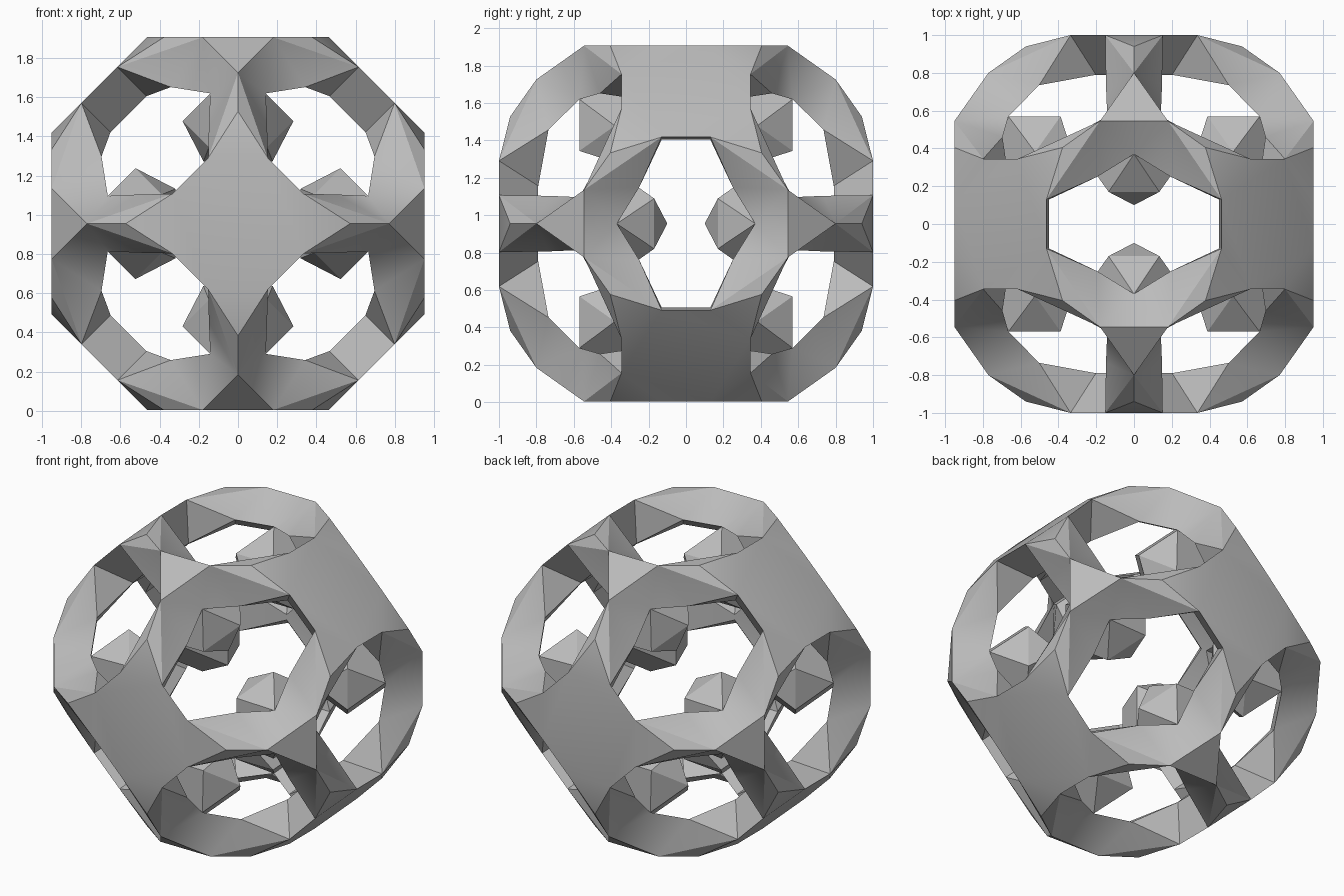
import bpy, bmesh, math
from itertools import permutations, product

if "Cube" in bpy.data.objects:
    bpy.data.objects.remove(bpy.data.objects["Cube"])

MID = 0.955          # height of the centre
R2 = math.sqrt(2)

mat = bpy.data.materials.new("plain grey")
mat.diffuse_color = (0.5, 0.5, 0.5, 1)
mat.use_nodes = True
mat.node_tree.nodes["Principled BSDF"].inputs["Base Color"].default_value = mat.diffuse_color


def place(p):
    """Turn the cubic axes 45 degrees about y and lift to the ground."""
    a, b, y = p
    return ((a + b) / R2, y, (a - b) / R2 + MID)


def build(name, patches):
    """Repeat the patches by cubic symmetry, sharing points, skipping repeats."""
    bm = bmesh.new()
    verts, done = {}, set()
    for perm in permutations(range(3)):
        for sign in product((1, -1), repeat=3):
            for patch in patches:
                keys = [tuple(round(p[perm[i]] * sign[i], 4) for i in range(3))
                        for p in patch]
                if frozenset(keys) in done:
                    continue
                done.add(frozenset(keys))
                for k in keys:
                    if k not in verts:
                        verts[k] = bm.verts.new(place(k))
                bm.faces.new([verts[k] for k in keys])
    bmesh.ops.recalc_face_normals(bm, faces=bm.faces)
    mesh = bpy.data.meshes.new(name)
    bm.to_mesh(mesh)
    bm.free()
    mesh.materials.append(mat)
    obj = bpy.data.objects.new(name, mesh)
    bpy.context.collection.objects.link(obj)
    bpy.ops.object.select_all(action='DESELECT')
    obj.select_set(True)
    bpy.context.view_layer.objects.active = obj
    bpy.ops.object.shade_smooth_by_angle(angle=math.radians(32))


def swap(p):            # exchange first two axes
    return (p[1], p[0], p[2])


def turn(p):            # exchange last two axes
    return (p[0], p[2], p[1])


def mirror(p):          # reflect across the third axis
    return (p[0], p[1], -p[2])


def octagon(p):
    """Eight-sided plate around the first axis through point p."""
    a, u, v = p
    return [(a, u, v), (a, v, u), (a, -v, u), (a, -u, v),
            (a, -u, -v), (a, -v, -u), (a, v, -u), (a, u, -v)]


# plate edge, plate tip, strut ridge end, plate underside
E, T, N, I = (1, .345, .13), (.94, .405, .405), (.8, .545, .545), (.79, .155, .13)
# strut inner edge: middle and end
M, R = (.735, .46, .25), (.57, .57, .37)
# knob waist and knob bottom
H, B = (.57, .38, .17), (.35, .35, .10)

# six plates with pointed corners
plates = [octagon(E), octagon(I), (E, T, turn(E)),
          (E, mirror(E), mirror(I), I)]
# ridged struts running from the plates to the eight junctions
struts = [(T, E, N), (E, M, N), (N, M, R), (N, R, swap(N)), (E, I, M),
          (I, M, turn(M), turn(I)), (M, R, turn(R), turn(M))]
# junction caps
caps = [(N, swap(N), (N[1], N[2], N[0]))]
# faceted knobs hanging inward from the junctions
knobs = [(R, H, swap(H)), (R, H, turn(H), turn(R)), (H, swap(H), B),
         (H, turn(H), turn(B), B),
         (B, turn(B), (B[2], B[0], B[1]))]

build("cage_with_knobs", plates + struts + caps + knobs)
